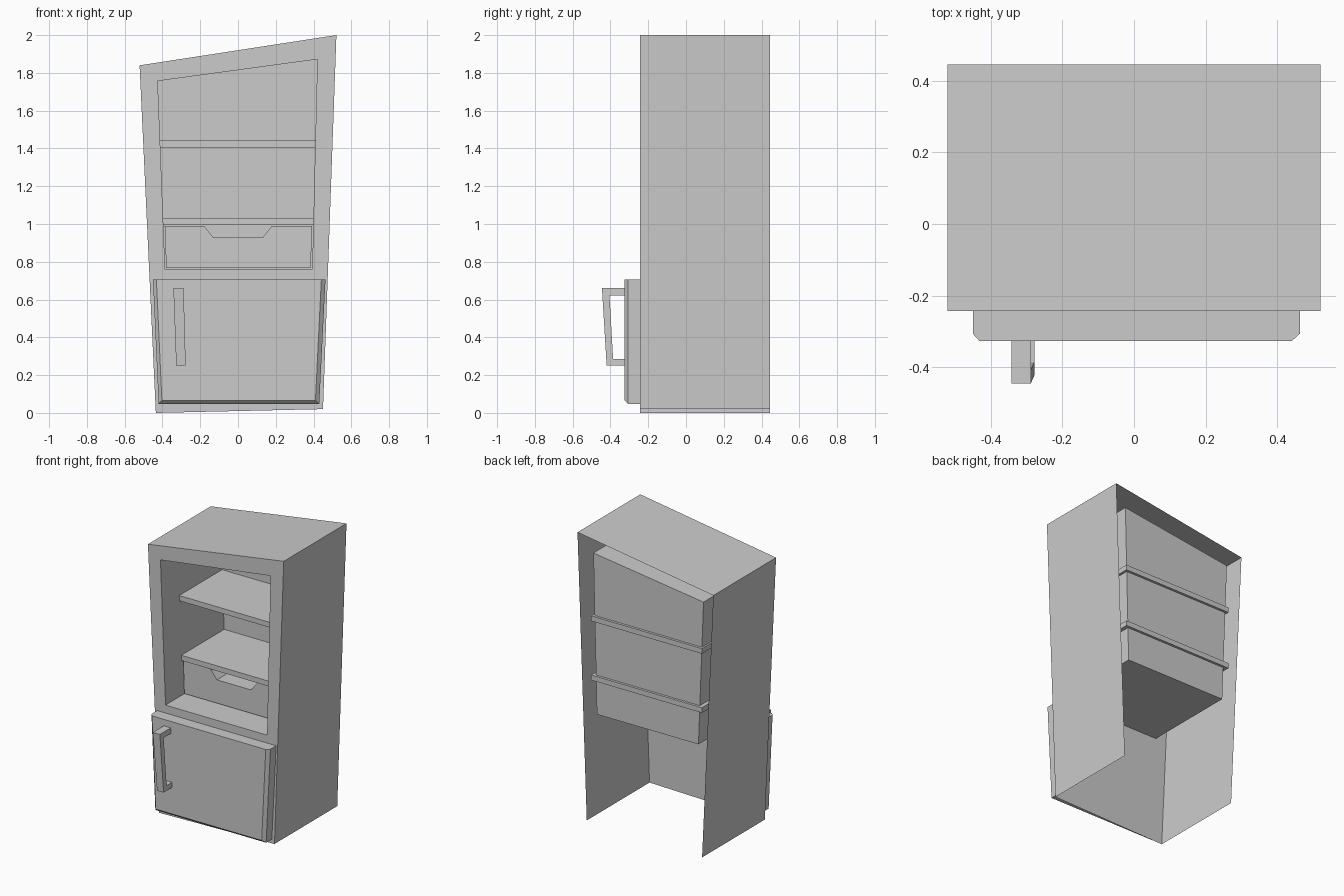
import bpy, bmesh

if "Cube" in bpy.data.objects:
    bpy.data.objects.remove(bpy.data.objects["Cube"])


def finish(name, bm):
    bmesh.ops.recalc_face_normals(bm, faces=bm.faces)
    mesh = bpy.data.meshes.new(name)
    bm.to_mesh(mesh)
    bm.free()
    obj = bpy.data.objects.new(name, mesh)
    bpy.context.collection.objects.link(obj)
    return obj


def ring(bm, pts, y):
    """Loop of (x, z) points at depth y."""
    return [bm.verts.new((x, y, z)) for x, z in pts]


def bridge(bm, a, b, skip=()):
    """Quads between two loops; skip lists the sides left open."""
    n = len(a)
    for i in range(n):
        if i not in skip:
            j = (i + 1) % n
            bm.faces.new((a[i], a[j], b[j], b[i]))


def loft(name, sections):
    """Closed solid through (points, y) sections."""
    bm = bmesh.new()
    rings = [ring(bm, p, y) for p, y in sections]
    for a, b in zip(rings, rings[1:]):
        bridge(bm, a, b)
    bm.faces.new(rings[0])
    bm.faces.new(rings[-1])
    return finish(name, bm)


FRONT, BACK = -0.243, 0.445

# Cabinet: crooked shell open at back and bottom, with a recessed compartment
outer = [(-0.435, 0), (0.45, 0.02), (0.521, 2.0), (-0.521, 1.84)]
inner = [(-0.386, 0.76), (0.393, 0.76), (0.42, 1.872), (-0.425, 1.757)]
bm = bmesh.new()
front_rim = ring(bm, outer, FRONT)
back_rim = ring(bm, outer, BACK)
opening = ring(bm, inner, FRONT)
recess = ring(bm, inner, 0.415)
bridge(bm, front_rim, back_rim, skip=(0,))
bridge(bm, front_rim, opening)
bridge(bm, opening, recess)
bm.faces.new(recess)
finish("cabinet", bm)

# Shelves, poking slightly through the compartment walls
for name, z in (("lower_shelf", 0.995), ("upper_shelf", 1.405)):
    w = 0.425
    rect = [(-w, z), (w, z), (w, z + 0.036), (-w, z + 0.036)]
    loft(name, [(rect, -0.055), (rect, 0.432)])

# Drawer with a notched grip
drawer = [(-0.38, 0.766), (0.385, 0.766), (0.392, 0.99), (0.18, 0.99),
          (0.13, 0.928), (-0.13, 0.928), (-0.18, 0.99), (-0.388, 0.99)]
loft("drawer", [(drawer, -0.045), (drawer, 0.41)])

# Door, chamfered on the left, right and bottom front edges
door_edge = [(-0.42, 0.048), (0.43, 0.048), (0.463, 0.705), (-0.45, 0.705)]
door_face = [(-0.403, 0.066), (0.41, 0.066), (0.441, 0.705), (-0.432, 0.705)]
loft("door", [(door_edge, FRONT), (door_edge, -0.306), (door_face, -0.326)])

# Leaning door handle: side profile in (y, z), sheared sideways with height
grip = [(-0.325, 0.66), (-0.445, 0.66), (-0.42, 0.25), (-0.325, 0.25),
        (-0.325, 0.285), (-0.386, 0.285), (-0.405, 0.622), (-0.325, 0.622)]
bm = bmesh.new()
sides = []
for low_x, high_x in ((-0.327, -0.342), (-0.277, -0.288)):
    sides.append([bm.verts.new((low_x + (high_x - low_x) * (z - 0.25) / 0.41, y, z))
                  for y, z in grip])
bridge(bm, *sides)
for s in sides:
    bm.faces.new(s)
finish("door_handle", bm)
